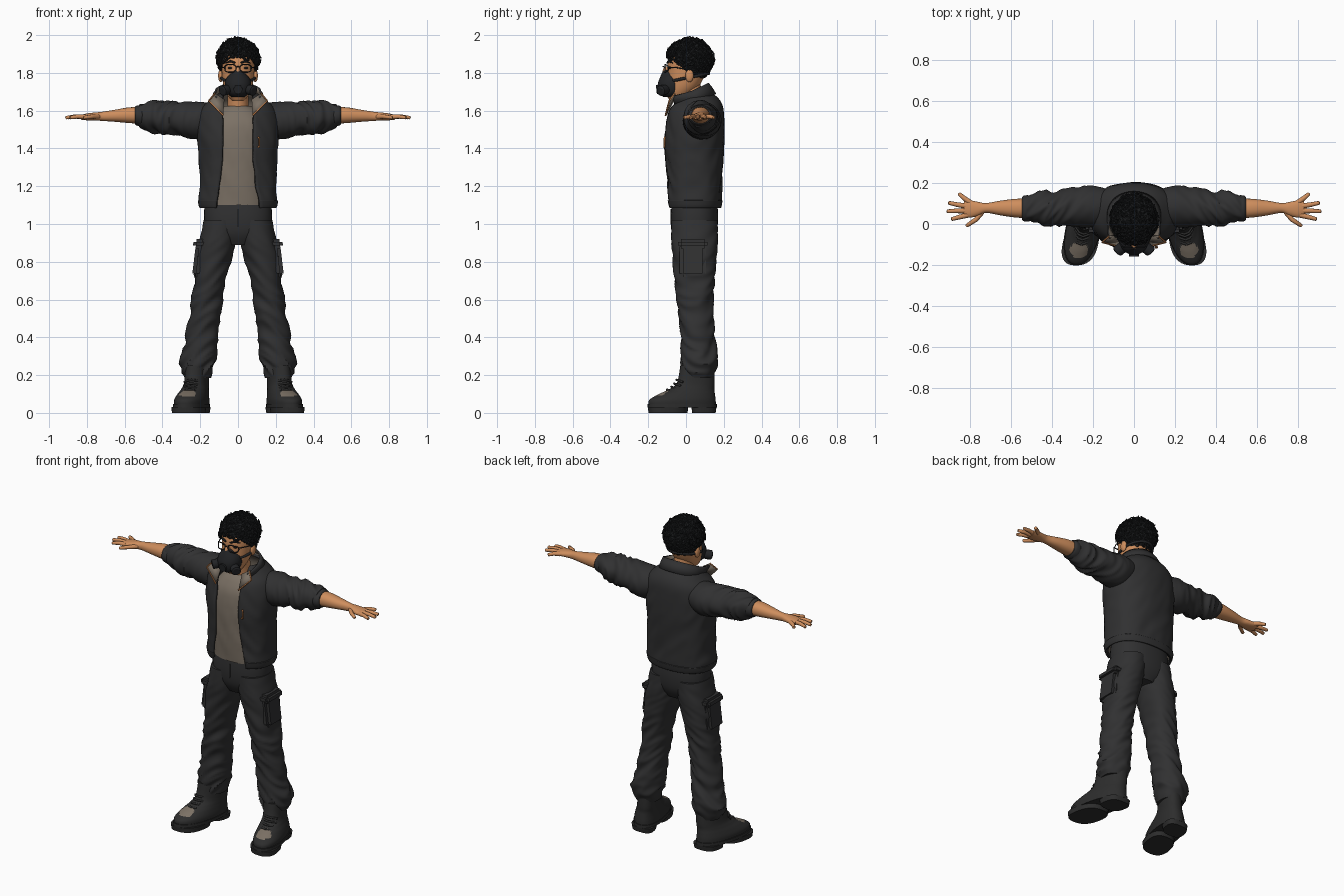
import bpy, bmesh, math, random
from mathutils import Vector, noise

if "Cube" in bpy.data.objects:
    bpy.data.objects.remove(bpy.data.objects["Cube"])

random.seed(4)


def material(name, r, g, b):
    m = bpy.data.materials.new(name)
    m.diffuse_color = (r, g, b, 1)
    m.use_nodes = True
    m.node_tree.nodes["Principled BSDF"].inputs["Base Color"].default_value = m.diffuse_color
    return m


CLOTH = material("charcoal cloth", .03, .03, .031)
BOOT = material("boot black", .026, .026, .026)
HAIR = material("hair black", .011, .012, .013)
MASK = material("mask black", .016, .017, .019)
SKIN = material("skin", .62, .27, .11)
TAN = material("tan fabric", .2, .165, .13)
TRIM = material("orange trim", .5, .2, .07)


def finish(name, me, mats, mirror=False, angle=50):
    ob = bpy.data.objects.new(name, me)
    bpy.context.collection.objects.link(ob)
    me.materials.clear()
    for m in mats:
        me.materials.append(m)
    bpy.ops.object.select_all(action='DESELECT')
    ob.select_set(True)
    bpy.context.view_layer.objects.active = ob
    bpy.ops.object.shade_smooth_by_angle(angle=math.radians(angle))
    if mirror:
        ob.modifiers.new("mirror", 'MIRROR').use_mirror_merge = False
    return ob


def surface(name, rows, mats, closed=True, mirror=False, shell=0):
    """Skin rows of points; closed rows get end caps, open ones a thickness."""
    bm = bmesh.new()
    vs = [[bm.verts.new(p) for p in r] for r in rows]
    n = len(rows[0])
    for a, b in zip(vs, vs[1:]):
        for j in range(n if closed else n - 1):
            k = (j + 1) % n
            bm.faces.new((a[j], a[k], b[k], b[j]))
    if closed:
        bm.faces.new(vs[0][::-1])
        bm.faces.new(vs[-1])
    me = bpy.data.meshes.new(name)
    bm.to_mesh(me)
    bm.free()
    ob = finish(name, me, mats, False)
    if shell:
        s = ob.modifiers.new("thickness", 'SOLIDIFY')
        s.thickness, s.offset = shell, -1
        s.material_offset = len(mats) - 1
    if mirror:
        ob.modifiers.new("mirror", 'MIRROR').use_mirror_merge = False
    return ob


def spow(v, e):
    return math.copysign(abs(v) ** e, v)


def loft(name, keys, mats, axis='z', n=36, steps=5, e=1.0, warp=None, freq=(6, 22), **kw):
    """Keys: position on axis, centre a, centre b, radius a, radius b, fold depth, front gap."""
    keys = [tuple(k) + (0,) * (7 - len(k)) for k in keys]
    rows = []
    for i in range(len(keys) - 1):
        p0, p1, p2, p3 = (keys[max(0, min(len(keys) - 1, i + d))] for d in (-1, 0, 1, 2))
        for st in range(steps + (i == len(keys) - 2)):
            f = st / steps
            s, a, b, ru, rv, amp, gap = (
                .5 * (2 * q1 + (q2 - q0) * f + (2 * q0 - 5 * q1 + 4 * q2 - q3) * f * f
                      + (3 * q1 - q0 - 3 * q2 + q3) * f ** 3)
                for q0, q1, q2, q3 in zip(p0, p1, p2, p3))
            t0 = math.asin((gap / ru) ** (1 / e)) if gap > 0 else 0
            row = []
            for j in range(n):
                t = t0 + (2 * math.pi - 2 * t0) * j / (n - 1 if gap > 0 else n)
                u, v = ru * spow(math.sin(t), e), -rv * spow(math.cos(t), e)
                if amp:
                    q = Vector((u * freq[0], v * freq[0], s * freq[1] + u * 14))
                    k = 1 + amp * (.6 - 2.5 * abs(noise.noise(q)))
                    u, v = u * k, v * k
                p = (a + u, b + v, s) if axis == 'z' else (s, a + u, b + v)
                row.append(warp(p) if warp else p)
            rows.append(row)
    return surface(name, rows, mats, closed=keys[0][6] == 0, **kw)


def tubes(name, paths, r, mat, cyclic=False, mirror=False, res=2):
    """Round tubes through points (x, y, z[, radius factor])."""
    cu = bpy.data.curves.new(name, 'CURVE')
    cu.dimensions, cu.bevel_depth, cu.bevel_resolution, cu.use_fill_caps = '3D', r, res, True
    for path in paths:
        sp = cu.splines.new('POLY')
        sp.points.add(len(path) - 1)
        sp.use_cyclic_u = cyclic
        for pt, p in zip(sp.points, path):
            pt.co = (*p[:3], 1)
            pt.radius = p[3] if len(p) > 3 else 1
    tmp = bpy.data.objects.new(name + "_curve", cu)
    me = bpy.data.meshes.new_from_object(tmp)
    bpy.data.objects.remove(tmp)
    return finish(name, me, [mat], mirror)


def ball(name, c, r, mat, mirror=False, keep=None):
    bm = bmesh.new()
    bmesh.ops.create_uvsphere(bm, u_segments=32, v_segments=20, radius=1)
    for v in bm.verts:
        v.co = Vector(c) + Vector([v.co[i] * r[i] for i in range(3)])
    if keep:
        bmesh.ops.delete(bm, geom=[v for v in bm.verts if not keep(v.co)], context='VERTS')
    me = bpy.data.meshes.new(name)
    bm.to_mesh(me)
    bm.free()
    return finish(name, me, [mat], mirror)


def box(name, c, size, mat, tilt=0.0, mirror=True):
    bm = bmesh.new()
    bmesh.ops.create_cube(bm, size=1)
    for v in bm.verts:
        v.co = Vector(c) + Vector([v.co[i] * size[i] for i in range(3)])
        v.co.x += tilt * (c[2] - v.co.z)
    bmesh.ops.bevel(bm, geom=bm.edges[:], offset=min(size) * .3, segments=2, affect='EDGES')
    me = bpy.data.meshes.new(name)
    bm.to_mesh(me)
    bm.free()
    return finish(name, me, [mat], mirror)


# Trousers
loft("trouser_seat", [(.89, 0, .045, .08, .085), (.95, 0, .045, .165, .115), (1.03, 0, .045, .18, .125),
                      (1.12, 0, .045, .175, .12)], [CLOTH], e=.85)
loft("trouser_leg", [(.185, .213, .065, .07, .08, .05), (.25, .215, .07, .092, .092, .16),
                     (.33, .203, .068, .086, .09, .17), (.42, .19, .062, .086, .09, .12),
                     (.52, .175, .052, .082, .092, .09), (.62, .16, .047, .084, .097, .11),
                     (.72, .145, .045, .088, .107, .08), (.82, .128, .045, .096, .115, .06),
                     (.92, .106, .045, .096, .122, .05), (1.02, .09, .045, .092, .122, 0)],
     [CLOTH], n=48, steps=8, e=.92, freq=(7, 15), mirror=True)
box("cargo_pocket", (.203, .035, .81), (.06, .14, .18), CLOTH, .12)
box("cargo_pocket_flap", (.201, .035, .895), (.072, .155, .05), CLOTH, .12)
tubes("trouser_fly", [[(0, -.078, 1.08), (0, -.077, 1.0), (0, -.062, .94)]], .004, BOOT)

# Boots, toes turned out
def toe_out(p):
    return (p[0] + .2 * (.03 - p[1]), p[1], p[2])


boot = loft("boot_upper", [(.04, .235, -.02, .084, .178), (.07, .235, -.018, .084, .175),
                           (.1, .232, .005, .076, .148), (.125, .228, .03, .068, .12),
                           (.16, .224, .052, .062, .1), (.25, .22, .06, .06, .09)],
            [BOOT, TAN], n=64, steps=7, e=.9, warp=toe_out, mirror=True)
for f in boot.data.polygons:
    c = f.center
    if ((c.x - .268) / .045) ** 2 + ((c.y + .128) / .037) ** 2 < 1 and f.normal.z > .2:
        f.material_index = 1
loft("boot_welt", [(.028, .236, -.02, .088, .183), (.048, .236, -.02, .088, .183)], [BOOT], e=.9,
     warp=toe_out, mirror=True)
loft("boot_sole_front", [(0, .236, -.095, .084, .103), (.03, .236, -.095, .087, .107)], [BOOT], e=.8,
     warp=toe_out, mirror=True)
loft("boot_heel", [(0, .236, .095, .07, .062), (.03, .236, .095, .075, .066)], [BOOT], e=.7,
     warp=toe_out, mirror=True)
tubes("boot_laces", [[toe_out((.23 + dx * .045, y + .035 * dx * dx, z - .012 * dx * dx))
                      for dx in (-1, -.5, 0, .5, 1)]
                     for y, z in ((-.1, .123), (-.078, .138), (-.062, .155), (-.05, .175))],
      .006, BOOT, mirror=True)

# Shirt and neck
loft("shirt", [(1.1, 0, .04, .165, .125, .02), (1.25, 0, .038, .168, .133, .04), (1.4, 0, .038, .172, .138, .03),
               (1.52, 0, .04, .165, .13, .02), (1.59, 0, .047, .12, .105), (1.625, 0, .045, .07, .07)],
     [TAN], n=48, steps=6, e=.9, freq=(9, 8))
loft("neck", [(1.56, 0, .045, .065, .065), (1.64, 0, .03, .055, .06), (1.74, 0, .015, .055, .062)], [SKIN])

# Jacket, open at the front, tan inside
loft("jacket_body", [(1.09, 0, .04, .197, .142, 0, .115), (1.12, 0, .04, .209, .15, .01, .113),
                     (1.2, 0, .04, .205, .151, .04, .1), (1.32, 0, .04, .205, .156, .035, .085),
                     (1.44, 0, .04, .213, .162, .03, .08), (1.54, 0, .045, .214, .157, .02, .082),
                     (1.61, 0, .052, .195, .146, 0, .085), (1.655, 0, .062, .15, .118, 0, .085),
                     (1.69, 0, .06, .105, .085, 0, .08)],
     [CLOTH, TAN], n=64, steps=6, e=.87, freq=(8, 9), shell=.014)
loft("jacket_hem", [(1.085, 0, .04, .203, .146, 0, .115), (1.1, 0, .04, .209, .15, 0, .115),
                    (1.125, 0, .04, .213, .154, 0, .113)], [CLOTH], n=48, e=.87, shell=.01)
bottom, top = [], []
for i in range(41):
    t = .75 + (2 * math.pi - 1.5) * i / 40
    s, c = math.sin(t), math.cos(t)
    front = max(c, 0)
    bottom.append((.135 * s, .05 - .11 * c - .04 * front, 1.65 - .04 * c))
    top.append((.122 * s + math.copysign(.05 * front, s), .03 - .09 * c - .05 * front, 1.705 - .043 * c))
mid = [tuple((a + b) / 2 + d for a, b, d in zip(p, q, (0, 0, .003))) for p, q in zip(bottom, top)]
surface("jacket_collar", [bottom, mid, top], [CLOTH, TAN], closed=False, shell=.01)
surface("lapel", [[(.078, -.108, 1.575), (.155, -.088, 1.652)], [(.072, -.065, 1.66), (.122, -.06, 1.692)]],
        [TAN], closed=False, mirror=True, shell=.006)
tubes("lapel_trim", [[(.078, -.109, 1.575), (.155, -.089, 1.652), (.122, -.061, 1.692)]], .0045, TRIM, mirror=True)
tubes("chest_zip", [[(.105, -.112, 1.46), (.112, -.113, 1.455), (.112, -.115, 1.41), (.105, -.115, 1.405)]],
      .005, TRIM)

# Sleeves pushed up to the elbow
loft("sleeve", [(.13, .085, 1.56, .085, .075), (.19, .085, 1.548, .1, .097, .02), (.26, .085, 1.55, .098, .095, .07),
                (.33, .08, 1.56, .09, .088, .11), (.4, .078, 1.562, .085, .086, .16),
                (.46, .077, 1.567, .08, .081, .17), (.525, .076, 1.572, .064, .058, .1)],
     [CLOTH], axis='x', n=48, steps=8, freq=(7, 20), mirror=True)
loft("cuff", [(.505, .076, 1.572, .06, .052), (.515, .076, 1.572, .064, .056), (.535, .076, 1.574, .063, .053),
              (.545, .076, 1.574, .056, .047)], [CLOTH], axis='x', mirror=True)

# Forearms, hands and spread fingers
loft("forearm_and_palm", [(.48, .076, 1.573, .048, .044), (.57, .077, 1.576, .046, .042), (.65, .078, 1.573, .036, .032),
                          (.72, .078, 1.57, .024, .024), (.76, .074, 1.569, .034, .021),
                          (.8, .073, 1.567, .042, .018), (.83, .075, 1.565, .037, .013)],
     [SKIN], axis='x', e=.92, mirror=True)
fingers = [((.74, .06), (.77, .022), (.815, -.008)), ((.81, .044), (.85, .034), (.888, .024)),
           ((.815, .065), (.865, .064), (.91, .062)), ((.815, .087), (.86, .094), (.902, .103)),
           ((.8, .106), (.83, .127), (.853, .147))]
tubes("fingers", [[(*a, 1.567, 1.15), (*b, 1.569, 1), (*c, 1.563, .8),
                   (c[0] * 1.08 - b[0] * .08, c[1] * 1.08 - b[1] * .08, 1.562, .35)]
                  for a, b, c in fingers], .0115, SKIN, mirror=True, res=3)

# Head
loft("head", [(1.65, 0, -.055, .028, .028), (1.68, 0, -.04, .055, .06), (1.73, 0, -.015, .076, .085),
              (1.8, 0, .002, .086, .1), (1.87, 0, .012, .088, .106), (1.93, 0, .02, .07, .085),
              (1.96, 0, .02, .035, .045)], [SKIN], e=.95)
ball("ear", (.092, .018, 1.785), (.013, .022, .034), SKIN, mirror=True)
ball("nose", (0, -.104, 1.805), (.014, .02, .028), SKIN)
ball("eye", (.038, -.083, 1.826), (.014, .009, .007), HAIR, mirror=True)
tubes("eyebrow", [[(.015, -.1, 1.853, .8), (.04, -.093, 1.862), (.065, -.07, 1.853, .5)]], .006, HAIR, mirror=True)

# Glasses
tubes("glasses_rim", [[(.04 + .03 * spow(math.cos(a), .7), -.112 + .02 * math.cos(a) ** 2 * (math.cos(a) > 0),
                        1.824 + .021 * spow(math.sin(a), .7))
                       for a in (i * math.pi / 12 for i in range(24))]], .0032, MASK, cyclic=True, mirror=True)
tubes("glasses_arm", [[(.069, -.093, 1.83), (.09, -.05, 1.828), (.094, .02, 1.815)]], .003, MASK, mirror=True)
tubes("glasses_bridge", [[(-.011, -.112, 1.83), (0, -.122, 1.834), (.011, -.112, 1.83)]], .003, MASK)

# Breathing mask with filters and strap
loft("mask", [(1.672, 0, -.075, .035, .045), (1.695, 0, -.08, .06, .064), (1.735, 0, -.078, .07, .072),
              (1.77, 0, -.078, .062, .062), (1.8, 0, -.085, .034, .042), (1.815, 0, -.09, .016, .03)], [MASK], e=.95)
tubes("mask_valve", [[(0, -.13, 1.715), (0, -.157, 1.712)]], .024, MASK, res=5)
tubes("mask_filter", [[(.045, -.1, 1.715, .8), (.062, -.118, 1.71), (.082, -.134, 1.705), (.085, -.137, 1.704, .7)]],
      .028, MASK, mirror=True, res=5)
tubes("mask_strap", [[(.089 * math.sin(a), .012 - .108 * math.cos(a), 1.775 - .022 * math.cos(a))
                      for a in (i * math.pi / 20 for i in range(40))]], .008, MASK, cyclic=True)

# Hair: a scalp cap covered with curls above a slanted hairline
HC, HR = Vector((0, .02, 1.865)), Vector((.1, .113, .108))


def above_hairline(p):
    return p.z > 1.795 - (p.y - .02) * .85


ball("hair_cap", HC, HR, HAIR, keep=above_hairline)
curls = []
for i in range(330):
    z = 1 - 1.75 * (i + .5) / 330
    a = i * 2.39996
    d = Vector((math.cos(a) * math.sqrt(1 - z * z), math.sin(a) * math.sqrt(1 - z * z), z))
    base = HC + Vector([d[k] * HR[k] for k in range(3)])
    if not above_hairline(base):
        continue
    size = random.uniform(.012, .02) * (1 if base.z > 1.85 else .6)
    u = d.orthogonal().normalized()
    v = d.cross(u)
    ph, turn = random.uniform(0, 6.28), random.choice((-1, 1))
    curl = []
    for k in range(11):
        w = ph + turn * k * .75
        p = base + (u * math.cos(w) + v * math.sin(w)) * size * (1.1 - .05 * k) + d * (size * (.13 * k - .2))
        curl.append((*p, 1.1 - .07 * k))
    curls.append(curl)
tubes("hair_curls", curls, .0085, HAIR, res=1)
